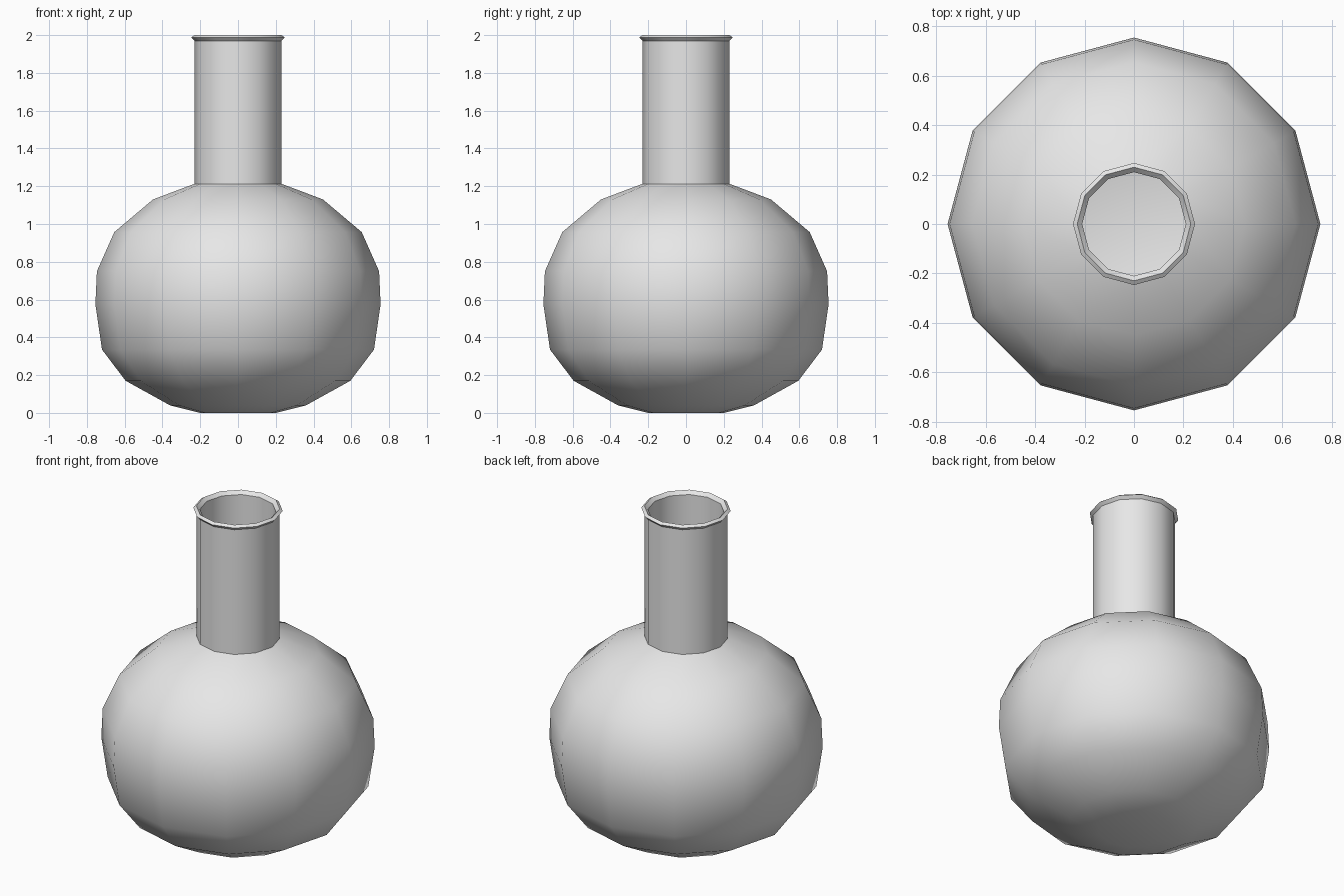
import bpy
import math

cube = bpy.data.objects.get("Cube")
if cube:
    bpy.data.objects.remove(cube, do_unlink=True)

SIDES = 12

clay = bpy.data.materials.new("light_grey")
clay.use_nodes = True
clay.diffuse_color = (0.8, 0.8, 0.8, 1)
clay.node_tree.nodes["Principled BSDF"].inputs["Base Color"].default_value = clay.diffuse_color


def lathe(name, profile):
    """Turn a closed-ended (radius, height) profile around z; radius 0 makes a pole."""
    verts, faces, rings = [], [], []
    for r, z in profile:
        count = SIDES if r > 0 else 1
        rings.append([len(verts) + i for i in range(count)])
        for i in range(count):
            a = 2 * math.pi * i / SIDES
            verts.append((r * math.cos(a), r * math.sin(a), z))
    for low, high in zip(rings, rings[1:]):
        for i in range(SIDES):
            j = (i + 1) % SIDES
            if len(low) == 1:
                faces.append((low[0], high[j], high[i]))
            elif len(high) == 1:
                faces.append((low[i], low[j], high[0]))
            else:
                faces.append((low[i], low[j], high[j], high[i]))
    mesh = bpy.data.meshes.new(name)
    mesh.from_pydata(verts, [], faces)
    mesh.materials.append(clay)
    obj = bpy.data.objects.new(name, mesh)
    bpy.context.collection.objects.link(obj)
    bpy.ops.object.select_all(action="DESELECT")
    obj.select_set(True)
    bpy.context.view_layer.objects.active = obj
    bpy.ops.object.shade_smooth_by_angle(angle=math.radians(40))
    return obj


# Outer bowl and neck, flared lip, then the inner wall back down to the floor
body = [(0, 0), (0.2, 0), (0.36, 0.04), (0.595, 0.17), (0.72, 0.335), (0.755, 0.575),
        (0.747, 0.75), (0.655, 0.957), (0.45, 1.13), (0.23, 1.213)]
lip = [(0.23, 1.97), (0.247, 1.988), (0.23, 2.0), (0.21, 1.98)]
inner = [(0.21, 1.2), (0.44, 1.11), (0.638, 0.947), (0.727, 0.745), (0.735, 0.577),
         (0.7, 0.342), (0.58, 0.185), (0.352, 0.06), (0.2, 0.02), (0, 0.02)]
lathe("vase", body + lip + inner)
